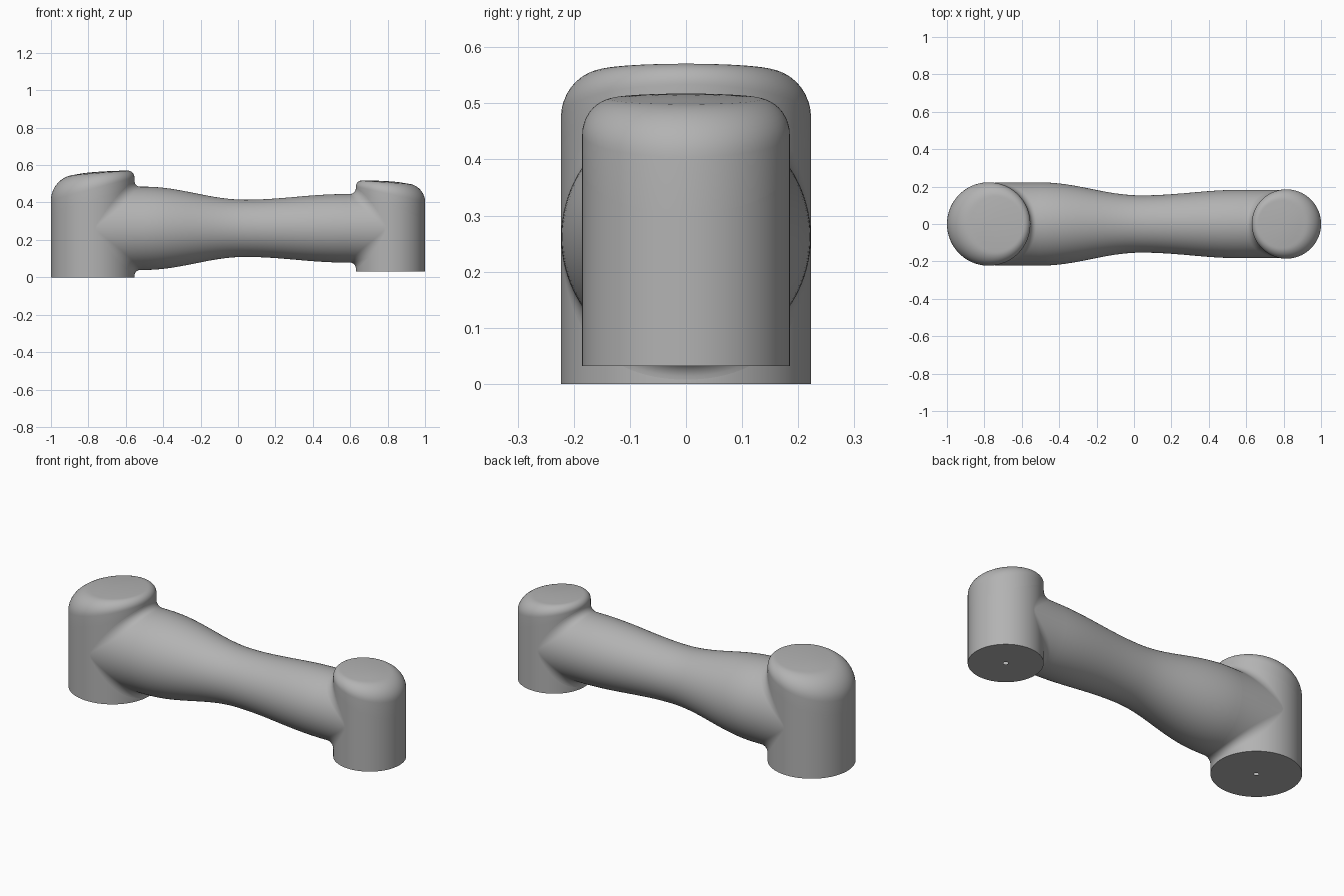
import bpy, bmesh
from math import sin, cos, pi, sqrt
from mathutils import Vector

if "Cube" in bpy.data.objects:
    bpy.data.objects.remove(bpy.data.objects["Cube"])

SEG = 96
AXIS_Z = 0.262
ANGLES = [2 * pi * i / SEG for i in range(SEG)]

grey = bpy.data.materials.new("satin grey")
grey.use_nodes = True
GREY = (0.45, 0.45, 0.45, 1)
grey.diffuse_color = GREY
grey.node_tree.nodes["Principled BSDF"].inputs["Base Color"].default_value = GREY


def loft(name, rings, cap_end=False, drop=None):
    """Skin a list of rings; drop(point) marks hidden points to trim away."""
    bm = bmesh.new()
    loops = [[bm.verts.new(p) for p in ring] for ring in rings]
    for a, b in zip(loops, loops[1:]):
        for i in range(SEG):
            j = (i + 1) % SEG
            bm.faces.new((a[i], a[j], b[j], b[i]))
    if cap_end:
        bm.faces.new(loops[-1])
    bmesh.ops.recalc_face_normals(bm, faces=bm.faces)
    if drop:
        hidden = [f for f in bm.faces if all(drop(v.co) for v in f.verts)]
        bmesh.ops.delete(bm, geom=hidden, context="FACES")
    mesh = bpy.data.meshes.new(name)
    bm.to_mesh(mesh)
    bm.free()
    mesh.materials.append(grey)
    obj = bpy.data.objects.new(name, mesh)
    bpy.context.collection.objects.link(obj)
    bpy.ops.object.select_all(action="DESELECT")
    obj.select_set(True)
    bpy.context.view_layer.objects.active = obj
    bpy.ops.object.shade_smooth_by_angle(angle=0.6)


def joint(prefix, cx, side, R, r, base, seam, top, slope, fillets, end_x):
    """Upright housing, slanted cap and blended collar; side points to the arm."""
    def place(x, y, z):
        return Vector((cx + side * x, y, z))

    def seam_z(a):
        return seam[0] + seam[1] * cos(a)

    # housing wall with a small hole in its underside
    rings = [[place(0.012 * cos(a), 0.012 * sin(a), base) for a in ANGLES]]
    for k in range(25):
        rings.append([place(R * cos(a), R * sin(a), base + (seam_z(a) - base) * k / 24)
                      for a in ANGLES])

    def inside_arm(p):
        return side * (p.x - cx) > 0 and sqrt(p.y ** 2 + (p.z - AXIS_Z) ** 2) < r - 0.003
    loft(prefix + "_housing", rings, drop=inside_arm)

    # cap whose rounding is wide at the outer side and tight at the arm side
    rings = [[place(R * cos(a), R * sin(a), seam_z(a)) for a in ANGLES]]
    for k in range(11):
        t = pi / 2 * k / 10
        ring = []
        for a in ANGLES:
            f = (fillets[0] + fillets[1]) / 2 + (fillets[1] - fillets[0]) / 2 * cos(a)
            rad = R - f * (1 - cos(t))
            ring.append(place(rad * cos(a), rad * sin(a),
                              top + slope * rad * cos(a) - f * (1 - sin(t))))
        rings.append(ring)
    # gently domed crown
    rim = rings[-1]
    centre = place(0, 0, top + 0.006)
    for q in (0.75, 0.5, 0.25, 0.06):
        rings.append([Vector((centre.x + (p.x - centre.x) * q, p.y * q,
                              top + slope * side * (p.x - cx) * q + 0.006 * (1 - q * q)))
                      for p in rim])
    loft(prefix + "_cap", rings, cap_end=True)

    # collar: rolling blend from the housing onto the arm tube
    rings = [[] for _ in range(10)]
    for a in ANGLES:
        rho = 0.032 + 0.05 * sin(a) ** 2
        y, z = (r + rho) * sin(a), (r + rho) * cos(a)
        x = sqrt(max((R + rho) ** 2 - y * y, 0))
        ball = Vector((x, y, z))
        k = R / (R + rho)
        on_housing = (Vector((x * k, y * k, z)) - ball).normalized()
        on_arm = Vector((0, -sin(a), -cos(a)))
        for i in range(9):
            w = i / 8
            d = on_housing.slerp(on_arm, w) if on_housing.angle(on_arm) > 1e-3 else on_arm
            p = ball + d * rho
            rings[i].append(place(p.x, p.y, p.z + AXIS_Z))
        rings[9].append(Vector((end_x, r * sin(a), r * cos(a) + AXIS_Z)))
    loft(prefix + "_collar", rings)


LEFT_X, RIGHT_X, WAIST_X = -0.5, 0.575, 0.04
LEFT_R, RIGHT_R, WAIST_R = 0.2225, 0.183, 0.153

joint("large_joint", -0.777, 1, 0.223, LEFT_R, 0, (0.412, 0.082),
      0.556, 0.08, (0.125, 0.04), LEFT_X)
joint("small_joint", 0.815, -1, 0.185, RIGHT_R, 0.032, (0.388, 0.083),
      0.507, 0.07, (0.09, 0.035), RIGHT_X)

# waisted arm tube
rings = []
for k in range(41):
    x = LEFT_X + (RIGHT_X - LEFT_X) * k / 40
    end_x, end_r = (LEFT_X, LEFT_R) if x < WAIST_X else (RIGHT_X, RIGHT_R)
    u = (x - WAIST_X) / (end_x - WAIST_X)
    rad = WAIST_R + (end_r - WAIST_R) * (1 - cos(pi * u)) / 2
    rings.append([Vector((x, rad * sin(a), AXIS_Z + rad * cos(a))) for a in ANGLES])
loft("arm_tube", rings)
